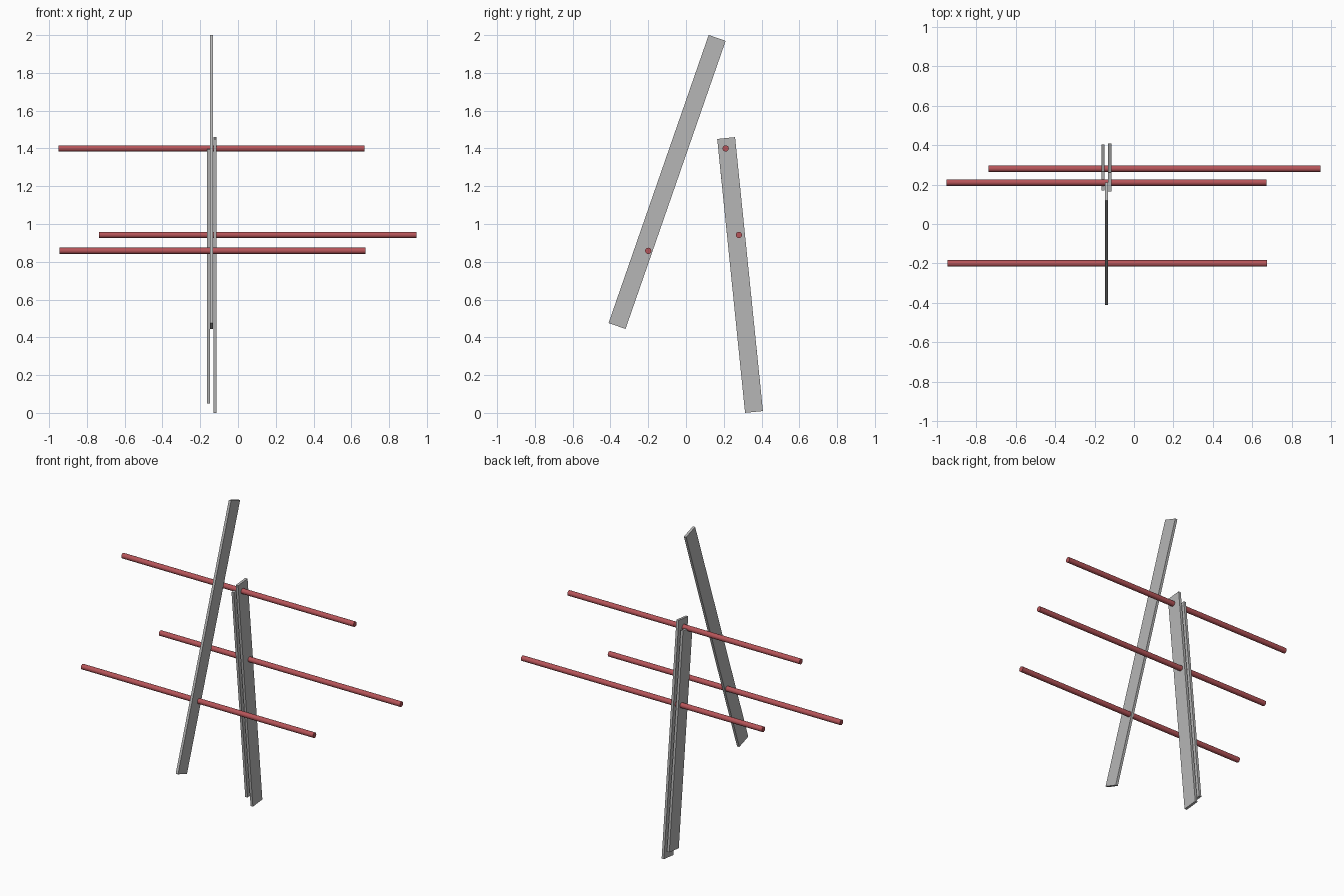
import bpy
import math
from mathutils import Vector

cube = bpy.data.objects.get("Cube")
if cube:
    bpy.data.objects.remove(cube, do_unlink=True)


def material(name, colour):
    m = bpy.data.materials.new(name)
    m.use_nodes = True
    m.diffuse_color = colour
    m.node_tree.nodes["Principled BSDF"].inputs["Base Color"].default_value = colour
    return m


GREY = material("light grey", (0.47, 0.47, 0.47, 1))
RED = material("muted red", (0.47, 0.09, 0.10, 1))
WIDTH, THICK, RADIUS = 0.095, 0.016, 0.0165


def board(name, x, bottom, top):
    """Flat board whose centre line runs between two (y, z) points."""
    a, b = Vector((x, *bottom)), Vector((x, *top))
    d = b - a
    bpy.ops.mesh.primitive_cube_add(size=1, location=(a + b) / 2)
    ob = bpy.context.object
    ob.name = name
    ob.scale = (THICK, WIDTH, d.length)
    ob.rotation_euler.x = math.atan2(-d.y, d.z)
    ob.data.materials.append(GREY)


def rod(name, x0, x1, y, z):
    """Round rod lying along x."""
    bpy.ops.mesh.primitive_cylinder_add(
        vertices=20, radius=RADIUS, depth=x1 - x0,
        location=((x0 + x1) / 2, y, z), rotation=(0, math.pi / 2, 0))
    ob = bpy.context.object
    ob.name = name
    ob.data.materials.append(RED)
    bpy.ops.object.shade_smooth_by_angle(angle=math.radians(40))


# Leaning boards
board("front_leaning_board", -0.140, (-0.365, 0.46), (0.165, 1.985))
board("rear_board_left", -0.123, (0.360, 0.005), (0.2125, 1.455))
board("rear_board_right", -0.157, (0.355, 0.055), (0.218, 1.40))

# Cross rods
rod("upper_rear_rod", -0.95, 0.67, 0.21, 1.40)
rod("middle_rear_rod", -0.737, 0.945, 0.28, 0.942)
rod("front_rod", -0.945, 0.675, -0.20, 0.858)
